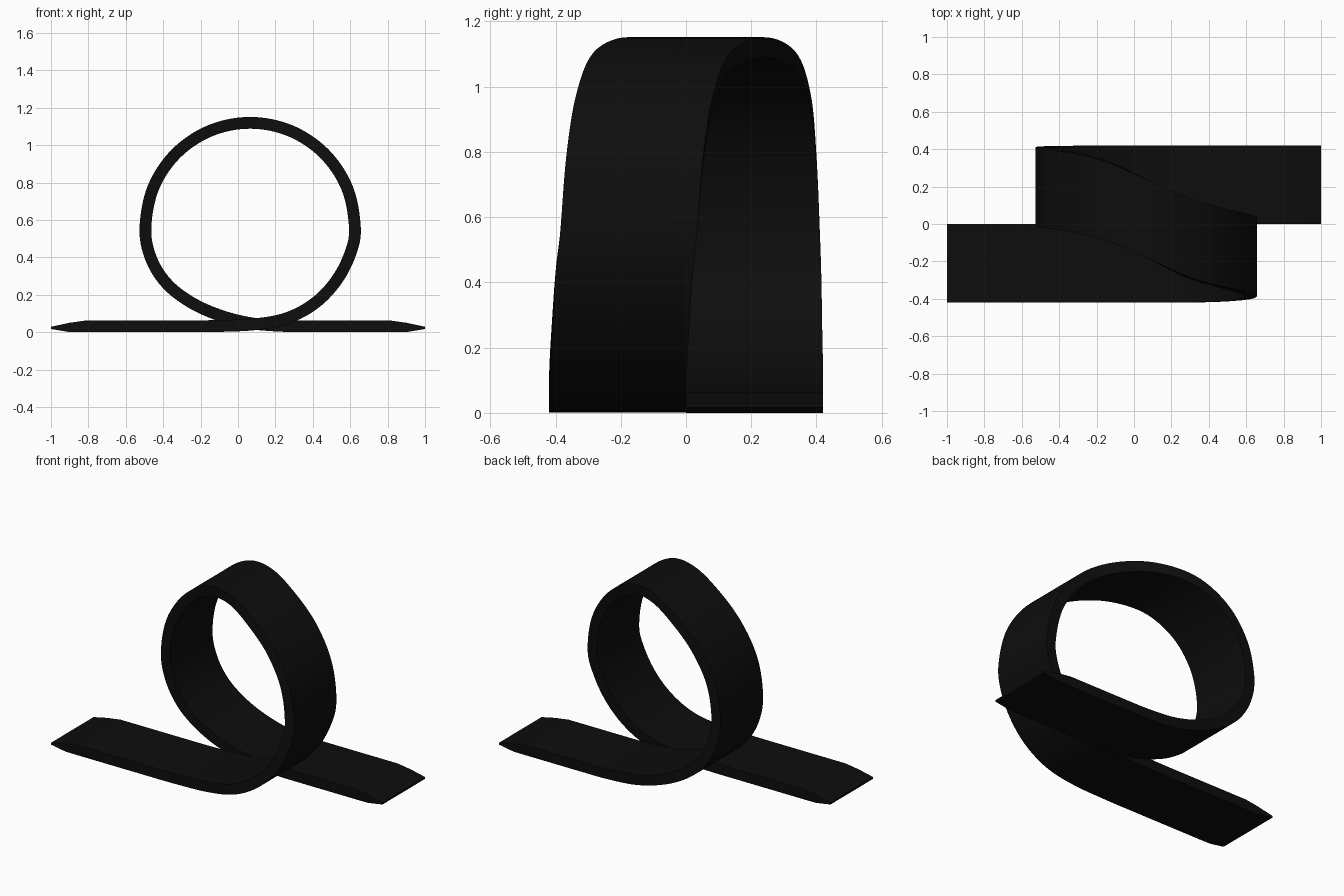
import bpy, bmesh, math
from mathutils import Vector

if "Cube" in bpy.data.objects:
    bpy.data.objects.remove(bpy.data.objects["Cube"])

black = bpy.data.materials.new("black")
black.diffuse_color = (0.004, 0.004, 0.004, 1)
black.use_nodes = True
black.node_tree.nodes["Principled BSDF"].inputs["Base Color"].default_value = black.diffuse_color

# Track centre line: (x, y, z); the upper half is a near-circular arc
CX, CZ, R = 0.065, 0.56, 0.56
path = [(-0.81, -0.21, 0.032), (-0.6, -0.21, 0.032), (-0.4, -0.21, 0.032),
        (-0.15, -0.21, 0.033), (0.08, -0.21, 0.042), (0.26, -0.21, 0.075),
        (0.41, -0.207, 0.155), (0.525, -0.2, 0.275), (0.60, -0.19, 0.42)]
drift = [-0.175, -0.157, -0.126, -0.072, 0.03, 0.126, 0.172, 0.19, 0.2]
for i, y in enumerate(drift):
    a = math.pi * i / 8
    path.append((CX + R * math.cos(a), y, CZ + R * math.sin(a)))
path += [(-0.467, 0.205, 0.40), (-0.385, 0.207, 0.265), (-0.26, 0.209, 0.165),
         (-0.11, 0.21, 0.095), (0.06, 0.21, 0.05), (0.25, 0.21, 0.034),
         (0.45, 0.21, 0.032), (0.6, 0.21, 0.032), (0.81, 0.21, 0.032)]
path = [Vector(p) for p in path]


def smooth_path(pts, steps=8):
    """Catmull-Rom curve through the points."""
    p = [2 * pts[0] - pts[1]] + pts + [2 * pts[-1] - pts[-2]]
    out = []
    for i in range(1, len(p) - 2):
        a, b, c, d = p[i - 1:i + 3]
        for s in range(steps):
            t = s / steps
            out.append(0.5 * (2 * b + (c - a) * t + (2 * a - 5 * b + 4 * c - d) * t * t
                              + (3 * b - a - 3 * c + d) * t ** 3))
    return out + [pts[-1]]


# Tapered lips at both ends: (distance along x, y, centre z, half thickness)
HALF_T, HALF_W = 0.0315, 0.21
lip = [(1.0, 0.0235, 0.006), (0.9, 0.026, 0.025)]
curve = smooth_path(path)
sections = [(Vector((-x, -0.21, z)), h) for x, z, h in lip]
sections += [(c, HALF_T) for c in curve]
sections += [(Vector((x, 0.21, z)), h) for x, z, h in reversed(lip)]

# Sweep a flat rectangular section along the path
bm = bmesh.new()
rings = []
n = len(sections)
for i, (c, h) in enumerate(sections):
    if i < 3 or i > n - 4:
        nrm = Vector((0, 0, 1))
    else:
        d = sections[i + 1][0] - sections[i - 1][0]
        nrm = Vector((-d.z, 0, d.x)).normalized()
    w = Vector((0, HALF_W, 0))
    rings.append([bm.verts.new(c + o) for o in
                  (-w - nrm * h, w - nrm * h, w + nrm * h, -w + nrm * h)])
for a, b in zip(rings, rings[1:]):
    for k in range(4):
        bm.faces.new((a[k], a[(k + 1) % 4], b[(k + 1) % 4], b[k]))
bm.faces.new(rings[0])
bm.faces.new(rings[-1])
bmesh.ops.recalc_face_normals(bm, faces=bm.faces)

mesh = bpy.data.meshes.new("loop_track")
bm.to_mesh(mesh)
bm.free()
mesh.materials.append(black)
track = bpy.data.objects.new("loop_track", mesh)
bpy.context.collection.objects.link(track)
bpy.context.view_layer.objects.active = track
track.select_set(True)
bpy.ops.object.shade_smooth_by_angle(angle=math.radians(30))
